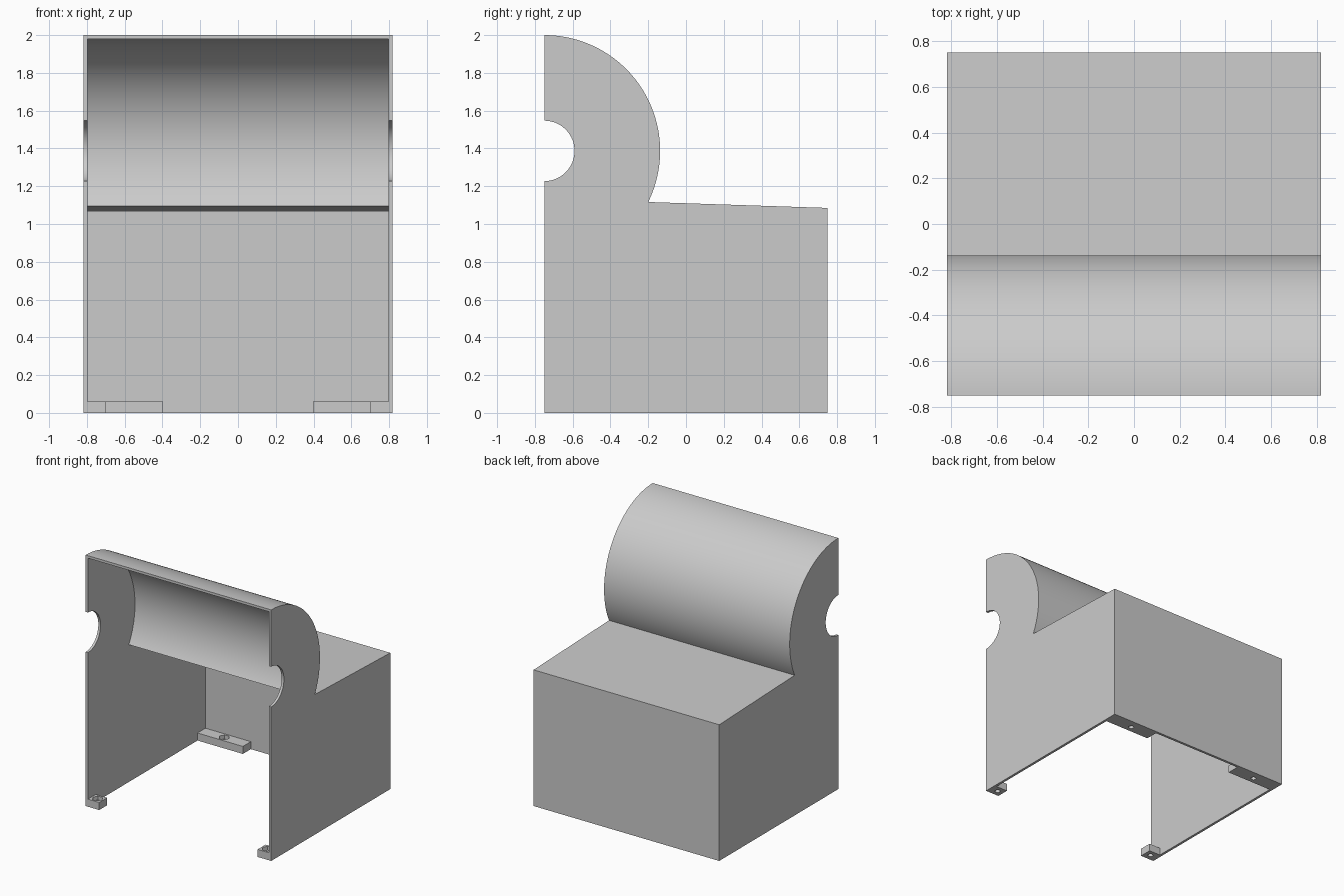
import bpy, bmesh, math
from mathutils import Vector

cube = bpy.data.objects.get("Cube")
if cube:
    bpy.data.objects.remove(cube, do_unlink=True)

HALF_W, HALF_D, WALL = 0.818, 0.75, 0.02
AXIS_Z, HOOD_R, BORE_R = 1.387, 0.613, 0.16
TAB_H, TAB_D = 0.06, 0.1

grey = bpy.data.materials.new("light grey")
grey.use_nodes = True
colour = (0.6, 0.6, 0.6, 1)
grey.diffuse_color = colour
grey.node_tree.nodes["Principled BSDF"].inputs["Base Color"].default_value = colour


def extrude(name, points, direction):
    """Solid made by sweeping a closed outline along a direction."""
    bm = bmesh.new()
    face = bm.faces.new([bm.verts.new(p) for p in points])
    moved = bmesh.ops.extrude_face_region(bm, geom=[face])["geom"]
    verts = [g for g in moved if isinstance(g, bmesh.types.BMVert)]
    bmesh.ops.translate(bm, verts=verts, vec=direction)
    bmesh.ops.recalc_face_normals(bm, faces=bm.faces)
    mesh = bpy.data.meshes.new(name)
    bm.to_mesh(mesh)
    bm.free()
    mesh.materials.append(grey)
    obj = bpy.data.objects.new(name, mesh)
    bpy.context.collection.objects.link(obj)
    return obj


def side_solid(name, outline, half_width):
    return extrude(name, [(-half_width, y, z) for y, z in outline],
                   Vector((2 * half_width, 0, 0)))


def arc(radius, start, end, steps):
    """Points around the hood axis, as (y, z)."""
    angles = [start + (end - start) * i / steps for i in range(steps + 1)]
    return [(-HALF_D + radius * math.cos(a), AXIS_Z + radius * math.sin(a)) for a in angles]


def prism(name, x, y, z, radius, height, sides):
    ring = [(x + radius * math.cos(math.tau * i / sides),
             y + radius * math.sin(math.tau * i / sides), z) for i in range(sides)]
    return extrude(name, ring, Vector((0, 0, height)))


def cut(obj, cutters):
    """Subtract the cutters, then remove them."""
    for cutter in cutters:
        cutter.hide_render = True
        mod = obj.modifiers.new("cut", 'BOOLEAN')
        mod.operation, mod.solver, mod.object = 'DIFFERENCE', 'EXACT', cutter
    bpy.context.view_layer.update()
    graph = bpy.context.evaluated_depsgraph_get()
    result = bpy.data.meshes.new_from_object(obj.evaluated_get(graph))
    obj.modifiers.clear()
    obj.data = result
    for cutter in cutters:
        bpy.data.objects.remove(cutter, do_unlink=True)


def smooth(obj):
    bpy.ops.object.select_all(action='DESELECT')
    obj.select_set(True)
    bpy.context.view_layer.objects.active = obj
    bpy.ops.object.shade_smooth_by_angle(angle=math.radians(30))


# Housing: flat deck at the back, rounded hood at the front
hood_start = -math.acos(0.55 / HOOD_R)
outer = [(-HALF_D, 0), (HALF_D, 0), (HALF_D, 1.085)]
outer += arc(HOOD_R, hood_start, math.pi / 2, 64)
housing = side_solid("housing", outer, HALF_W)

# Hollow interior, open at the front and underneath
inner_r = HOOD_R - WALL
inner_start = -math.asin((AXIS_Z - 1.094) / inner_r)
front = -HALF_D - 0.1
inner = [(front, -0.1), (HALF_D - WALL, -0.1), (HALF_D - WALL, 1.065)]
inner += arc(inner_r, inner_start, math.pi / 2, 64)
inner += [(front, AXIS_Z + inner_r)]
hollow = side_solid("hollow_cutter", inner, HALF_W - WALL)

# Half-round notches in the front edges of both side walls
bore = side_solid("bore_cutter", arc(BORE_R, 0, math.tau, 64)[:-1], HALF_W + 0.1)
cut(housing, [hollow, bore])
smooth(housing)

# Screw tabs inside the bottom corners, with nut pockets and screw holes
wall_x = HALF_W - WALL
for side, label in ((1, "left"), (-1, "right")):
    for place, length, y0 in (("front", 0.1, -HALF_D),
                              ("back", 0.4, HALF_D - WALL - TAB_D)):
        x0, x1 = side * wall_x, side * (wall_x - length)
        y1 = y0 + TAB_D
        tab = extrude(f"{place}_{label}_tab",
                      [(x0, y0, 0), (x1, y0, 0), (x1, y1, 0), (x0, y1, 0)],
                      Vector((0, 0, TAB_H)))
        cx, cy = (x0 + x1) / 2, (y0 + y1) / 2
        cut(tab, [prism("hole_cutter", cx, cy, -0.05, 0.02, 0.2, 24),
                  prism("nut_cutter", cx, cy, TAB_H / 2, 0.04, 0.1, 6)])
        smooth(tab)
